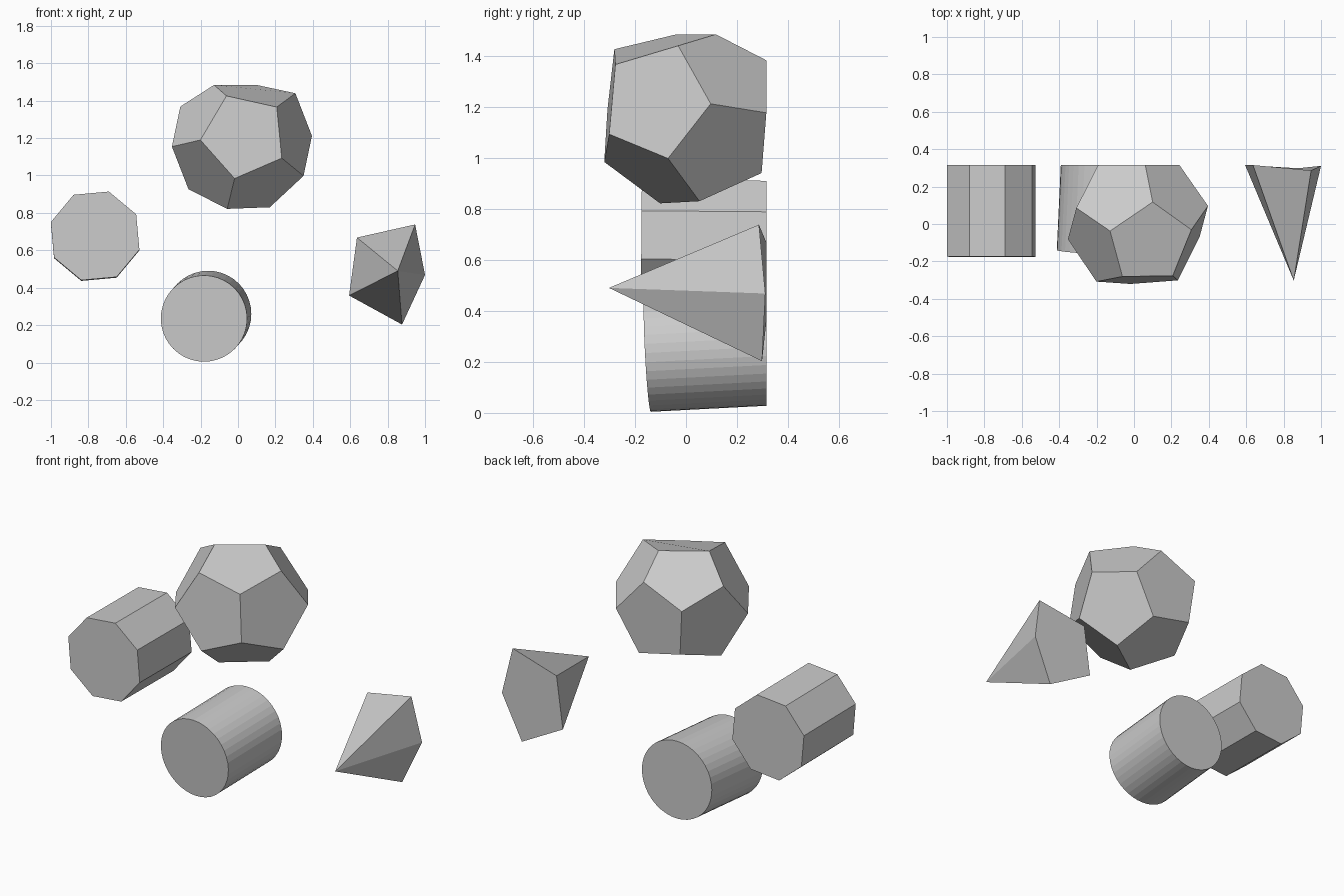
import bpy, bmesh, math
from mathutils import Vector

if "Cube" in bpy.data.objects:
    bpy.data.objects.remove(bpy.data.objects["Cube"])

BACK = 0.315  # all solids end flush on this back plane


def finish(bm, name):
    bmesh.ops.recalc_face_normals(bm, faces=bm.faces)
    mesh = bpy.data.meshes.new(name)
    bm.to_mesh(mesh)
    bm.free()
    bpy.context.collection.objects.link(bpy.data.objects.new(name, mesh))


def frame(axis):
    # right and up vectors of a cross-section, seen from the front
    d = Vector(axis).normalized()
    u = (Vector((1, 0, 0)) - d * d.x).normalized()
    return d, u, u.cross(d)


def ring(center, u, w, radius, sides, phase):
    angles = [phase + math.tau * i / sides for i in range(sides)]
    return [center + radius * (u * math.cos(a) + w * math.sin(a)) for a in angles]


def prism(name, sides, radius, center, axis, phase=0.0):
    # tilted extrusion whose rear end is trimmed flat at the back plane
    d, u, w = frame(axis)
    bm = bmesh.new()
    pts = ring(Vector(center), u, w, radius, sides, math.radians(phase))
    front = [bm.verts.new(p) for p in pts]
    back = [bm.verts.new(p + d * ((BACK - p.y) / d.y)) for p in pts]
    bm.faces.new(front)
    bm.faces.new(back[::-1])
    for i in range(sides):
        j = (i + 1) % sides
        bm.faces.new((front[i], front[j], back[j], back[i]))
    finish(bm, name)


# octagonal prism and round cylinder
prism("octagonal_prism", 8, 0.248, (-0.764, -0.175, 0.677), (0.0, 1, -0.008), 72.7)
prism("cylinder", 40, 0.231, (-0.182, -0.15, 0.235), (0.047, 1, 0.052))

# dodecahedron: two pentagon rings plus their mirror through the centre
R = 0.386
c = Vector((0.021, 0.0078, 1.183))
d, u, w = frame((-0.036, 0.995, -0.093))
half = []
for r, h in ((0.607, 0.7947), (0.982, 0.1876)):
    half += ring(-d * h * R, u, w, r * R, 5, math.radians(41.6))
bm = bmesh.new()
for p in half:
    bm.verts.new(c + p)
    bm.verts.new(c - p)
bmesh.ops.convex_hull(bm, input=bm.verts)
bmesh.ops.dissolve_limit(bm, angle_limit=math.radians(5), verts=bm.verts, edges=bm.edges)
for v in bm.verts:  # top and back are pressed flat
    v.co.y = min(v.co.y, BACK)
    v.co.z = min(v.co.z, 1.484)
finish(bm, "dodecahedron")

# five-sided pyramid pointing to the front
base = [(0.636, 0.315, 0.668), (0.947, 0.286, 0.738), (1.0, 0.311, 0.468),
        (0.877, 0.298, 0.203), (0.594, 0.315, 0.358)]
bm = bmesh.new()
apex = bm.verts.new((0.854, -0.302, 0.49))
verts = [bm.verts.new(p) for p in base]
bm.faces.new(verts)
for i in range(5):
    bm.faces.new((verts[i], verts[(i + 1) % 5], apex))
finish(bm, "pyramid")
